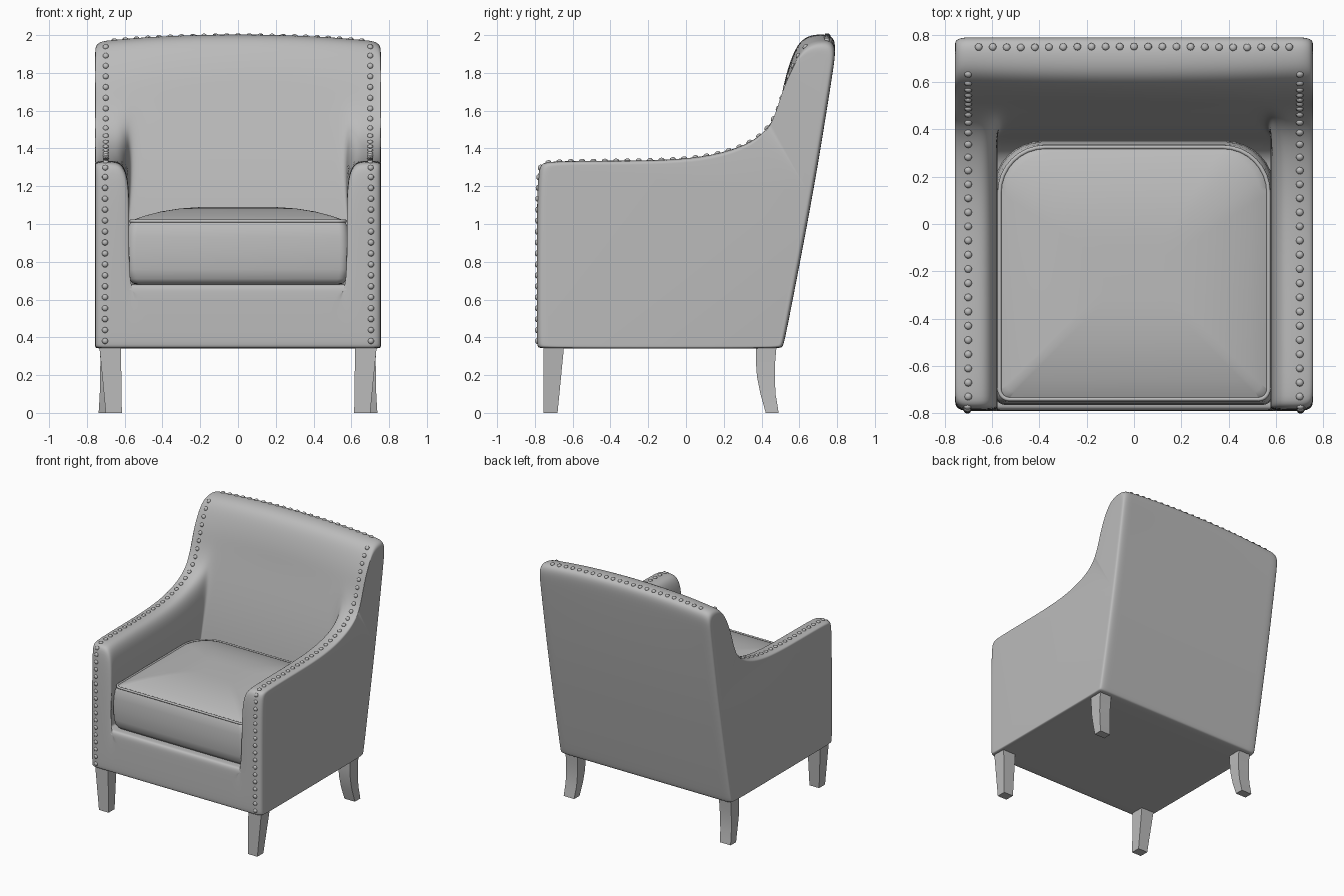
import bpy, bmesh, math
from mathutils import Vector, Matrix

if "Cube" in bpy.data.objects:
    bpy.data.objects.remove(bpy.data.objects["Cube"])

gray = bpy.data.materials.new("grey upholstery")
gray.diffuse_color = (0.5, 0.5, 0.5, 1)
gray.use_nodes = True
gray.node_tree.nodes["Principled BSDF"].inputs["Base Color"].default_value = gray.diffuse_color


def make(name, bm, angle=40):
    bmesh.ops.recalc_face_normals(bm, faces=bm.faces)
    me = bpy.data.meshes.new(name)
    bm.to_mesh(me)
    bm.free()
    ob = bpy.data.objects.new(name, me)
    bpy.context.collection.objects.link(ob)
    me.materials.append(gray)
    bpy.ops.object.select_all(action='DESELECT')
    ob.select_set(True)
    bpy.context.view_layer.objects.active = ob
    if angle:
        bpy.ops.object.shade_smooth_by_angle(angle=math.radians(angle))
    return ob


def loft(bm, rings, caps=True):
    vs = [[bm.verts.new(p) for p in r] for r in rings]
    n = len(vs[0])
    for a, b in zip(vs, vs[1:]):
        for i in range(n):
            j = (i + 1) % n
            bm.faces.new((a[i], a[j], b[j], b[i]))
    if caps:
        bm.faces.new(vs[0])
        bm.faces.new(vs[-1])


# Body: side profiles lofted across x.
# rows: arm y, arm z, middle y, middle z, f (0 = arm wall bulges, 1 = even spacing)
inner = [
    (-.785, .345, -.785, .345, 1), (-.79, .37, -.79, .37, 1), (-.79, .62, -.79, .62, 1),
    (-.79, 1.0, -.788, .655, 0), (-.785, 1.27, -.78, .675, 0), (-.77, 1.318, -.765, .68, 0),
    (-.73, 1.332, -.73, .68, 0), (-.5, 1.335, -.5, .68, 0), (-.2, 1.336, -.2, .68, 0),
    (0, 1.346, 0, .68, 0), (.15, 1.367, .18, .68, 0), (.28, 1.405, .34, .69, 0),
    (.37, 1.45, .37, 1.0, .2), (.43, 1.505, .40, 1.2, .5), (.468, 1.565, .44, 1.4, .8)]
shared = [
    (.5, 1.64), (.53, 1.74), (.565, 1.83), (.61, 1.915), (.66, 1.957), (.73, 1.968),
    (.775, 1.958), (.793, 1.915), (.782, 1.83), (.75, 1.63), (.68, 1.2), (.585, .7),
    (.522, .38), (.512, .347), (.49, .34), (0, .34), (-.76, .34)]
rows = inner + [(y, z, y, z, 1) for y, z in shared]
# sections: x of arm wall, x elsewhere, arm weight, profile scale
secs = [(0, 0, 0, 1), (.25, .25, 0, 1), (.45, .42, 0, 1), (.59, .47, 0, 1), (.605, .50, .01, 1),
        (.593, .535, .15, 1), (.575, .565, .5, 1), (.577, .59, .8, 1), (.594, .615, .93, 1),
        (.625, .64, .99, 1), (.665, .67, 1, 1), (.71, .71, 1, 1), (.74, .74, 1, .992),
        (.755, .755, 1, .975), (.756, .756, 1, .94)]


def section(xa, xb, w, s, sign):
    ring = []
    for k, (ya, za, yi, zi, f) in enumerate(rows):
        x = xa + (xb - xa) * f
        y, z = yi + (ya - yi) * w, zi + (za - zi) * w
        if 3 <= k <= 6:                       # soften the front edge of the arm
            y += .06 * w * (1 - w)
        q = 1 - (x / .755) ** 2               # crowned top of the back
        t = min(max((z - 1.6) / .3, 0), 1)
        z += .04 * q * t
        if .5 < y < .75:
            y -= .02 * q * t
        sz = s if z > .5 else 1 - (1 - s) * .35
        ring.append((sign * x, .15 + (y - .15) * s, .95 + (z - .95) * sz))
    return ring


bm = bmesh.new()
loft(bm, [section(*s, -1) for s in reversed(secs[1:])] + [section(*s, 1) for s in secs], False)
body = make("body", bm, 0)
mod = body.modifiers.new("smooth", 'SUBSURF')
mod.levels = 2
bpy.ops.object.modifier_apply(modifier="smooth")
bm = bmesh.new()
bm.from_mesh(body.data)
bmesh.ops.holes_fill(bm, edges=[e for e in bm.edges if e.is_boundary], sides=0)
bmesh.ops.recalc_face_normals(bm, faces=bm.faces)
bm.to_mesh(body.data)
bm.free()
bpy.ops.object.shade_smooth_by_angle(angle=math.radians(50))


# Seat cushion: stacked rounded outlines
def outline(inset, z):
    hw, y0, y1 = .588 - inset, -.76 + inset, .345 - inset
    pts = []
    for cx, cy, r, a0 in ((1, y0, .05, -90), (1, y1, .2, 0), (-1, y1, .2, 90), (-1, y0, .05, 180)):
        r = max(r - inset * .35, .03)
        oy = cy + r if cy == y0 else cy - r
        for i in range(9):
            a = math.radians(a0 + i * 90 / 8)
            pts.append((cx * (hw - r) + r * math.cos(a), oy + r * math.sin(a), z))
    return pts


bm = bmesh.new()
loft(bm, [outline(i, z) for i, z in (
    (.08, .675), (.03, .685), (.01, .71), (0, .76), (-.004, .85), (0, .93), (.008, .985),
    (.022, 1.015), (.05, 1.028), (.1, 1.045), (.18, 1.066), (.28, 1.082), (.38, 1.089), (.45, 1.09))])
make("seat_cushion", bm)

# Piping along the top edge of the cushion
cu = bpy.data.curves.new("cushion_piping", 'CURVE')
cu.dimensions = '3D'
cu.bevel_depth = .009
cu.bevel_resolution = 2
sp = cu.splines.new('POLY')
loop = outline(.02, 1.015)
sp.points.add(len(loop) - 1)
for p, c in zip(sp.points, loop):
    p.co = (*c, 1)
sp.use_cyclic_u = True
cu.materials.append(gray)
bpy.context.collection.objects.link(bpy.data.objects.new("cushion_piping", cu))


# Upholstery nails, snapped to the body surface
def walk(path, step):
    path = [Vector(p) for p in path]
    out, left = [], 0
    for a, b in zip(path, path[1:]):
        d, t = (b - a).length, left
        while t <= d:
            out.append(a.lerp(b, t / d))
            t += step
        left = t - d
    return out


spots = []
for sx in (-1, 1):
    spots += walk([(sx * .705, -.8, .38), (sx * .705, -.8, 1.31)], .058)
    spots += walk([(sx * .70, r[0], r[1]) for r in rows[6:20]], .06)
spots += [Vector((-.66 + i * .06, .755, 2.02)) for i in range(23)]
bm = bmesh.new()
for p in spots:
    ok, loc, nor, _ = body.closest_point_on_mesh(p)
    m = Matrix.Translation(loc) @ nor.to_track_quat('Z', 'Y').to_matrix().to_4x4() @ Matrix.Diagonal((1, 1, .7, 1))
    bmesh.ops.create_uvsphere(bm, u_segments=10, v_segments=6, radius=.016, matrix=m)
make("upholstery_nails", bm, 60)

# Legs: levels of z, x inner, x outer, y front, y back
front = [(.36, .62, .735, -.755, -.645), (0, .615, .70, -.755, -.68)]
rear = [(.36, .625, .73, .37, .48), (.27, .627, .729, .37, .472), (.19, .63, .73, .376, .47),
        (.1, .635, .732, .394, .474), (.03, .642, .736, .414, .486), (0, .645, .738, .422, .49)]
for name, levels in (("front_leg", front), ("rear_leg", rear)):
    for sx, side in ((-1, "left"), (1, "right")):
        bm = bmesh.new()
        loft(bm, [[(sx * a, c, z), (sx * b, c, z), (sx * b, d, z), (sx * a, d, z)]
                  for z, a, b, c, d in levels])
        make(f"{name}_{side}", bm, 35)
